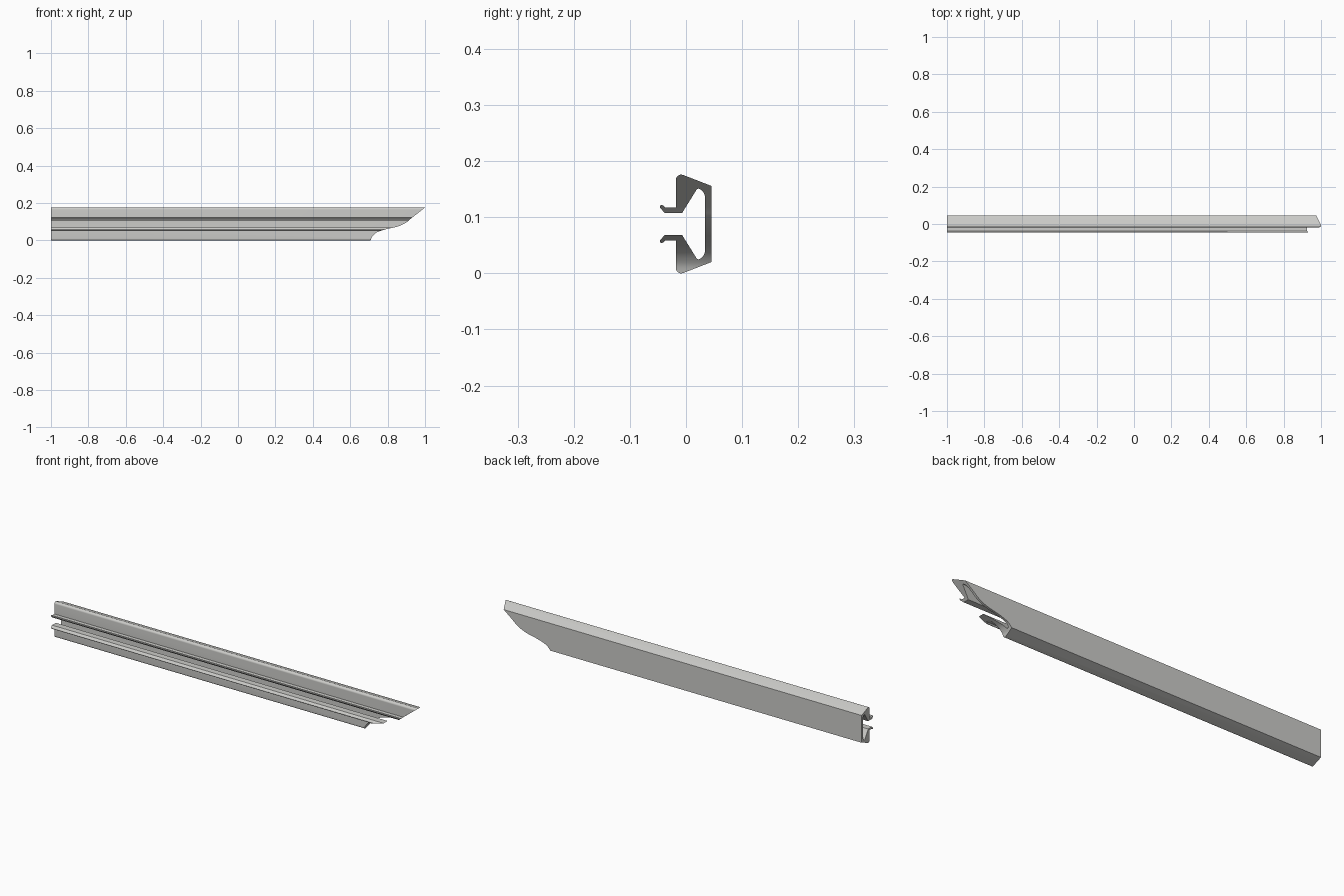
import bpy, bmesh, math
from mathutils import Vector

if "Cube" in bpy.data.objects:
    bpy.data.objects.remove(bpy.data.objects["Cube"])

MID = 0.088  # mirror height of the section


def prism(name, points, offset):
    """Closed profile swept along a straight offset."""
    bm = bmesh.new()
    face = bm.faces.new([bm.verts.new(p) for p in points])
    res = bmesh.ops.extrude_face_region(bm, geom=[face])
    moved = [v for v in res["geom"] if isinstance(v, bmesh.types.BMVert)]
    bmesh.ops.translate(bm, verts=moved, vec=Vector(offset))
    bmesh.ops.recalc_face_normals(bm, faces=bm.faces)
    mesh = bpy.data.meshes.new(name)
    bm.to_mesh(mesh)
    bm.free()
    obj = bpy.data.objects.new(name, mesh)
    bpy.context.collection.objects.link(obj)
    return obj


def arc(cy, cz, ry, rz, a0, a1, n):
    return [(cy + ry * math.cos(math.radians(a0 + (a1 - a0) * i / n)),
             cz + rz * math.sin(math.radians(a0 + (a1 - a0) * i / n))) for i in range(n + 1)]


# Upper half of the section (y, z): back wall, sloped top, front, hooked lip, hollow
upper = [(0.045, 0.156)]
upper += arc(-0.0085, 0.166, 0.0097, 0.010, 70, 180, 8)
upper += [(-0.0182, 0.117), (-0.0365, 0.117), (-0.0405, 0.1205)]
upper += arc(-0.0432, 0.1185, 0.0035, 0.0035, 45, 225, 6)
upper += [(-0.0375, 0.1075), (-0.007, 0.1075)]
upper += arc(0.0225, 0.1465, 0.0045, 0.0045, 150, 80, 4)
upper += arc(0.0215, 0.134, 0.0125, 0.0165, 60, 0, 6)
lower = [(y, 2 * MID - z) for y, z in reversed(upper)]
rail = prism("trim_rail", [(-1, y, z) for y, z in upper + lower], (2, 0, 0))

# Ornamental end cut: cove at the bottom, sweeping out to a straight slope
keys = [(0.705, -0.02), (0.709, 0.0), (0.717, 0.02), (0.737, 0.04), (0.765, 0.052),
        (0.80, 0.062), (0.845, 0.072), (0.88, 0.085), (0.905, 0.10),
        (0.925, 0.117), (0.963, 0.147), (1.0, 0.176), (1.026, 0.196)]


def smooth_path(pts, steps=5):
    out = []
    for i in range(len(pts) - 1):
        a, b, c, d = (Vector(pts[min(max(i + k, 0), len(pts) - 1)]) for k in (-1, 0, 1, 2))
        for s in range(steps):
            t = s / steps
            out.append(0.5 * (2 * b + (c - a) * t + (2 * a - 5 * b + 4 * c - d) * t * t
                              + (3 * b - a - 3 * c + d) * t ** 3))
    return out + [Vector(pts[-1])]


outline = [(p.x, -0.2, p.y) for p in smooth_path(keys)] + [(1.2, -0.2, 0.196), (1.2, -0.2, -0.02)]
cutter = prism("end_cutter", outline, (0, 0.4, 0))
cutter.hide_render = True

# Cut the end, then discard the cutter
bpy.context.view_layer.objects.active = rail
rail.select_set(True)
cutter.select_set(False)
cut = rail.modifiers.new("end_cut", 'BOOLEAN')
cut.operation = 'DIFFERENCE'
cut.solver = 'EXACT'
cut.object = cutter
bpy.ops.object.modifier_apply(modifier=cut.name)
bpy.data.objects.remove(cutter)

# Single grey finish
grey = bpy.data.materials.new("light_grey")
grey.diffuse_color = (0.60, 0.60, 0.58, 1)
grey.use_nodes = True
grey.node_tree.nodes["Principled BSDF"].inputs["Base Color"].default_value = grey.diffuse_color
rail.data.materials.clear()
rail.data.materials.append(grey)
bpy.ops.object.shade_smooth_by_angle(angle=math.radians(30))
